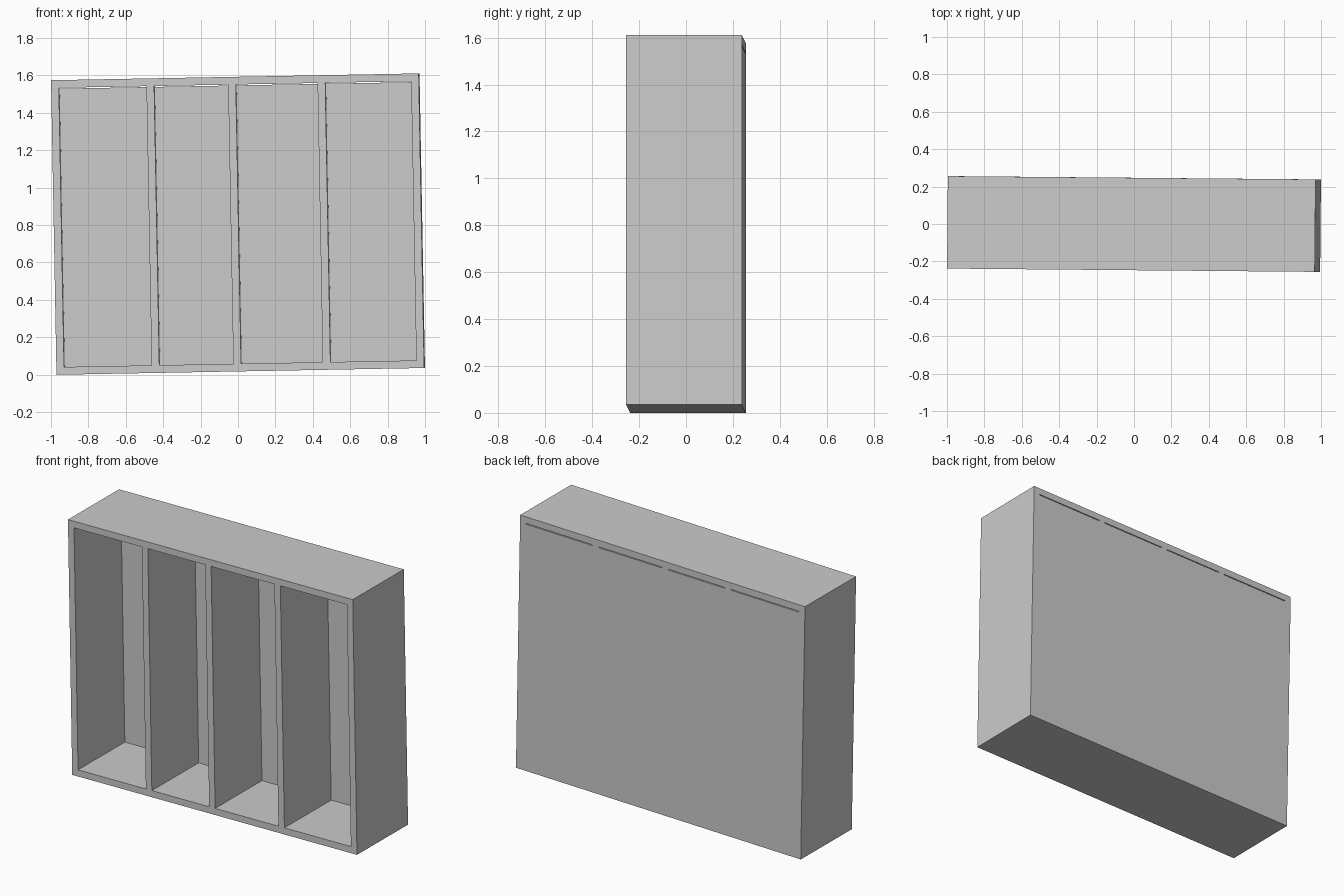
import bpy
from mathutils import Matrix, Vector

cube = bpy.data.objects.get("Cube")
if cube:
    bpy.data.objects.remove(cube, do_unlink=True)

WIDTH, DEPTH, HEIGHT, BOARD = 1.966, 0.494, 1.575, 0.041
GAP = 0.005  # slit above the back boards
DIVIDERS = (-0.453, -0.016, 0.462)

grey = bpy.data.materials.new("plain grey")
grey.use_nodes = True
colour = (0.6, 0.6, 0.6, 1)
grey.diffuse_color = colour
grey.node_tree.nodes["Principled BSDF"].inputs["Base Color"].default_value = colour

# The whole case leans slightly and is turned a little
lean = (Matrix.Translation((0, 0, 0.805))
        @ Matrix.Rotation(-0.0185, 4, 'Y') @ Matrix.Rotation(-0.009, 4, 'Z'))


def board(name, low, high):
    """Add a flat-faced board between two corners of the case's own frame."""
    low, high = Vector(low), Vector(high)
    bpy.ops.mesh.primitive_cube_add(size=1)
    obj = bpy.context.object
    obj.name = name
    obj.data.transform(Matrix.Translation((low + high) / 2)
                       @ Matrix.Diagonal((high - low).to_4d()))
    obj.data.materials.append(grey)
    obj.matrix_world = lean
    return obj


x, y, z = WIDTH / 2, DEPTH / 2, HEIGHT / 2
inner_x, inner_z = x - BOARD, z - BOARD

# Outer frame
board("left_side", (inner_x, -y, -z), (x, y, z))
board("right_side", (-x, -y, -z), (-inner_x, y, z))
board("top_board", (-inner_x, -y, inner_z), (inner_x, y, z))
board("bottom_board", (-inner_x, -y, -z), (inner_x, y, -inner_z))

# Upright dividers
half = BOARD / 2
for i, cx in enumerate(DIVIDERS, 1):
    board(f"divider_{i}", (cx - half, -y, -inner_z), (cx + half, y, inner_z))

# Back boards, one behind each bay
starts = [-inner_x] + [cx + half for cx in DIVIDERS]
ends = [cx - half for cx in DIVIDERS] + [inner_x]
for i, (a, b) in enumerate(zip(starts, ends), 1):
    board(f"back_board_{i}", (a, y - BOARD, -inner_z), (b, y, inner_z - GAP))
